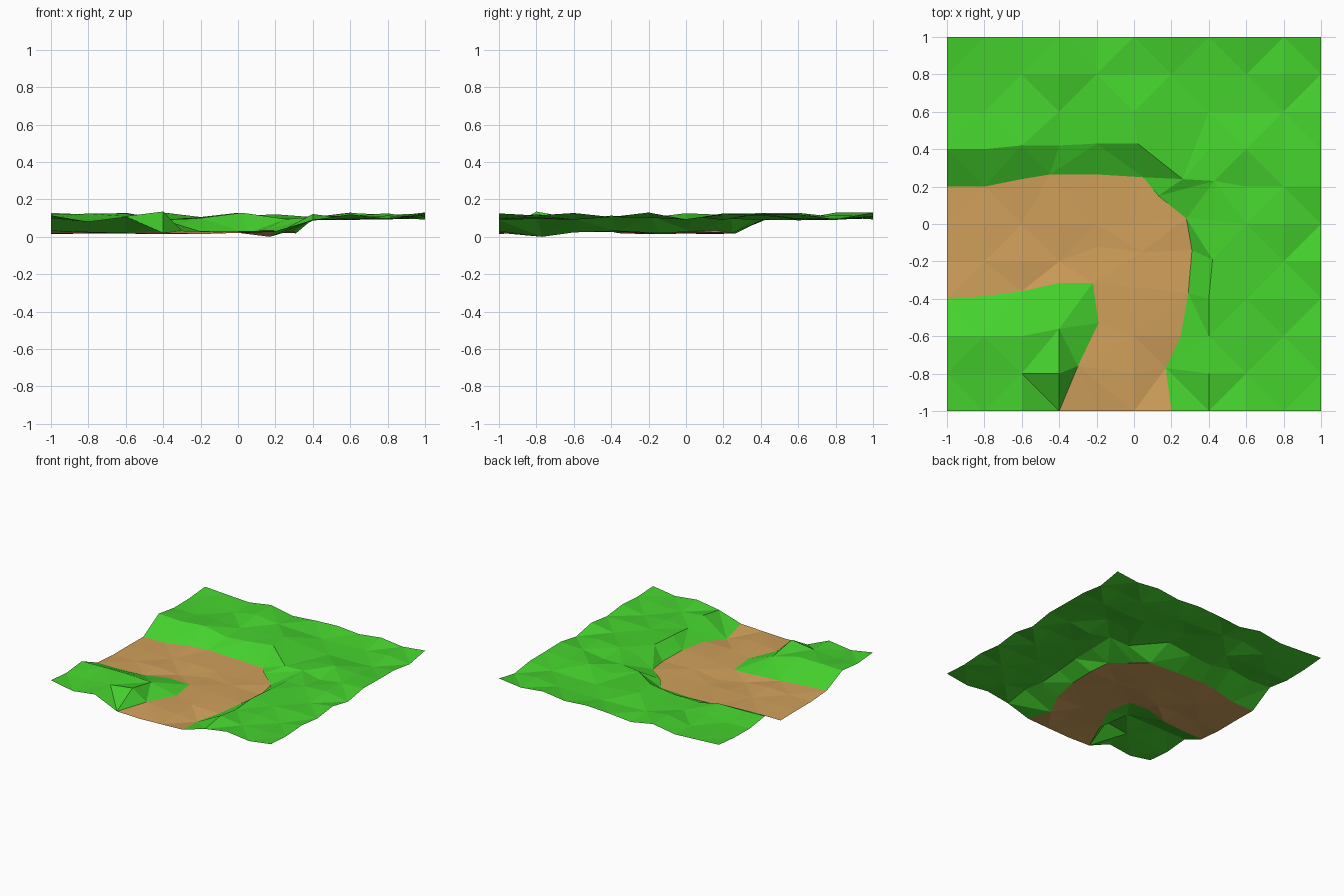
import bpy, bmesh, random

if "Cube" in bpy.data.objects:
    bpy.data.objects.remove(bpy.data.objects["Cube"])

random.seed(4)
N, STEP = 11, 0.2


def material(name, rgb):
    m = bpy.data.materials.new(name)
    m.diffuse_color = (*rgb, 1)
    m.use_nodes = True
    m.node_tree.nodes["Principled BSDF"].inputs["Base Color"].default_value = m.diffuse_color
    return m


def is_path(i, j):
    # west arm, south arm, and the single corner point at the front edge
    return (i <= 6 and 3 <= j <= 6) or (4 <= i <= 6 and j <= 2) or (i, j) == (3, 0)


# Grid points pulled sideways to curve the path banks
moved = {
    (2, 6): (-.6, .24), (3, 6): (-.45, .265), (4, 6): (-.2, .265), (5, 6): (.05, .25),
    (6, 6): (.13, .15), (6, 5): (.28, .03), (6, 4): (.31, -.14), (6, 3): (.29, -.37),
    (6, 2): (.25, -.6), (6, 1): (.17, -.77),
    (1, 3): (-.8, -.385), (2, 3): (-.6, -.36), (3, 3): (-.4, -.315), (4, 3): (-.22, -.315),
    (4, 2): (-.19, -.53), (4, 1): (-.3, -.76), (3, 2): (-.4, -.56),
    (2, 7): (-.6, .42), (3, 7): (-.4, .42), (4, 7): (-.2, .43), (5, 7): (.02, .43),
    (6, 7): (.26, .24), (7, 6): (.43, .23), (7, 5): (.43, .02), (7, 4): (.42, -.19),
    (4, 4): (-.2, -.12), (5, 4): (.04, -.15), (5, 3): (.02, -.34),
}
# Heights that are clearly readable at the edges
heights = {(0, 0): .115, (1, 0): .08, (2, 0): .105, (3, 0): .02, (3, 1): .135, (2, 1): .11,
           (6, 6): .035, (6, 1): 0.0, (6, 0): .03, (7, 0): .09, (6, 7): .095,
           (10, 0): .125, (10, 10): .13, (0, 10): .12}

# Terrain sheet: grid whose diagonals meet at the odd points
bm = bmesh.new()
grid = {}
for j in range(N):
    for i in range(N):
        x, y = moved.get((i, j), (-1 + STEP * i, -1 + STEP * j))
        z = random.uniform(.013, .034) if is_path(i, j) else random.uniform(.088, .13)
        grid[i, j] = bm.verts.new((x, y, heights.get((i, j), z)))

for j in range(N - 1):
    for i in range(N - 1):
        a, b, c, d = (i, j), (i + 1, j), (i + 1, j + 1), (i, j + 1)
        tris = [(a, b, c), (a, c, d)] if (i + j) % 2 else [(a, b, d), (b, c, d)]
        for t in tris:
            f = bm.faces.new([grid[k] for k in t])
            f.material_index = int(all(is_path(*k) for k in t))

mesh = bpy.data.meshes.new("terrain_tile")
bm.to_mesh(mesh)
bm.free()
mesh.materials.append(material("grass green", (.06, .65, .027)))
mesh.materials.append(material("dirt brown", (.63, .35, .105)))
tile = bpy.data.objects.new("terrain_tile", mesh)
bpy.context.collection.objects.link(tile)
